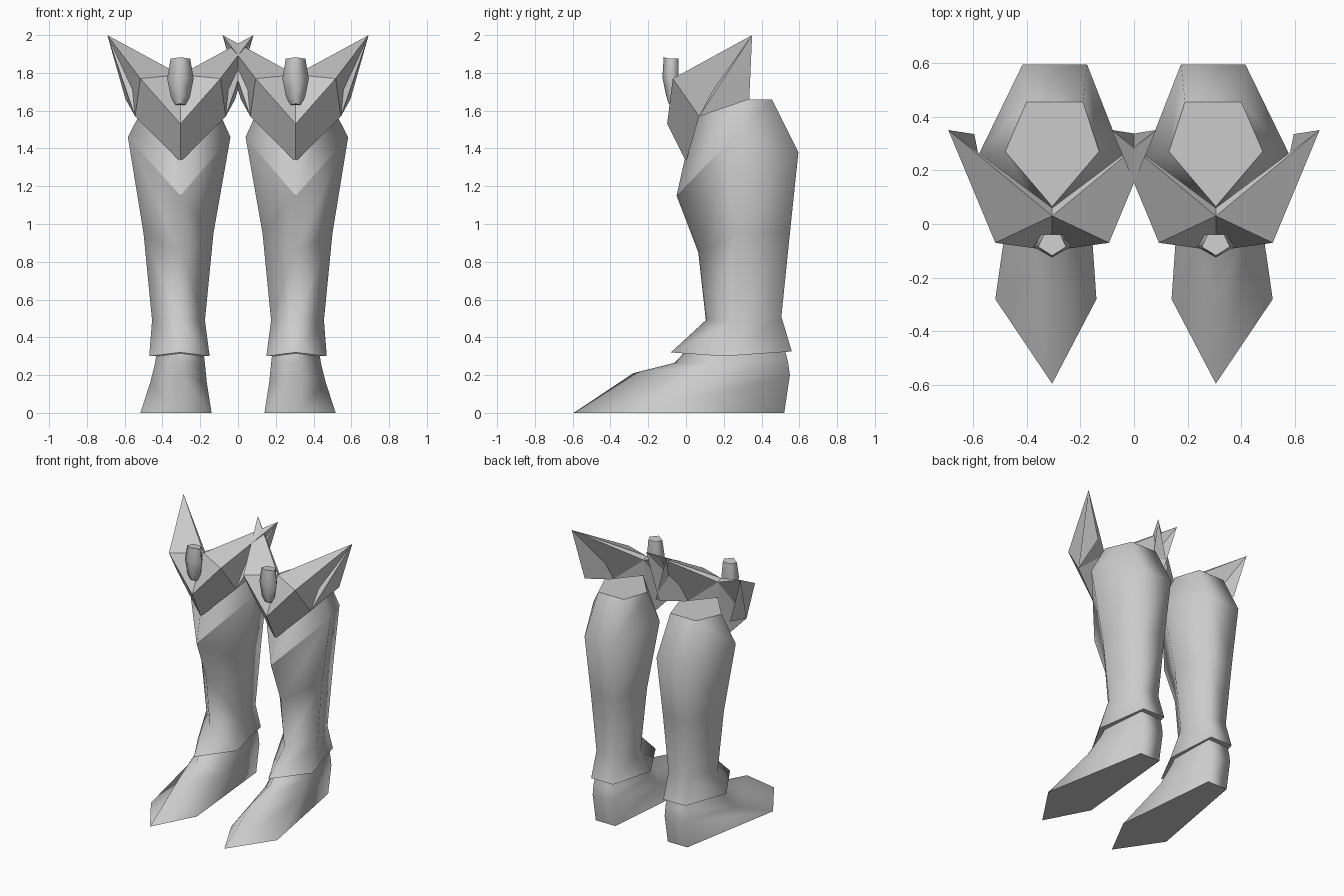
import bpy, bmesh
from mathutils import Vector

if "Cube" in bpy.data.objects:
    bpy.data.objects.remove(bpy.data.objects["Cube"])

CX = 0.305  # centre line of one leg

steel = bpy.data.materials.new("grey steel")
steel.diffuse_color = (0.6, 0.6, 0.6, 1)
steel.use_nodes = True
steel.node_tree.nodes["Principled BSDF"].inputs["Base Color"].default_value = steel.diffuse_color


def finish(bm, name, smooth=True):
    """Turn a bmesh into an object mirrored across x = 0."""
    bmesh.ops.recalc_face_normals(bm, faces=bm.faces)
    for f in bm.faces:
        f.smooth = smooth
    me = bpy.data.meshes.new(name)
    bm.to_mesh(me)
    bm.free()
    me.materials.append(steel)
    ob = bpy.data.objects.new(name, me)
    bpy.context.collection.objects.link(ob)
    mod = ob.modifiers.new("other_leg", 'MIRROR')
    mod.use_mirror_merge = False
    return ob


def five(front, side, xs, back, half):
    """Five-sided ring: front point, outer side, two back corners, inner side.
    front, side and back are (y, z); xs is (outer x, inner x)."""
    return [(CX, *front), (xs[0], *side), (CX - 0.01 + half, *back),
            (CX - 0.01 - half, *back), (xs[1], *side)]


def loft(name, rings, crease=None):
    """Skin rings bottom to top; end rings are sharp, crease = ring sharp in front."""
    bm = bmesh.new()
    rows = [[bm.verts.new(p) for p in r] for r in rings]
    n = len(rows[0])
    for a, b in zip(rows, rows[1:]):
        for i in range(n):
            j = (i + 1) % n
            bm.faces.new((a[i], a[j], b[j], b[i]))
    for row in (rows[0], rows[-1]):
        for e in bm.faces.new(row).edges:
            e.smooth = False
    if crease is not None:
        row = rows[crease]
        for k in (1, n - 1):
            bm.edges.get((row[0], row[k])).smooth = False
    return finish(bm, name)


# shin armour with flared cuff, calf and pointed knee band
loft("greave", [
    five((-0.08, 0.32), (0.20, 0.30), (0.47, 0.15), (0.56, 0.325), 0.09),
    five((0.105, 0.49), (0.28, 0.49), (0.455, 0.175), (0.505, 0.51), 0.085),
    five((0.065, 0.85), (0.27, 0.95), (0.50, 0.13), (0.55, 0.95), 0.10),
    five((-0.05, 1.15), (0.25, 1.46), (0.583, 0.04), (0.595, 1.38), 0.12),
    five((0.065, 1.66), (0.27, 1.66), (0.48, 0.13), (0.455, 1.66), 0.105),
], crease=3)

# pointed boot
loft("boot", [
    five((-0.595, 0.0), (-0.28, 0.0), (0.517, 0.14), (0.52, 0.0), 0.08),
    five((-0.28, 0.21), (0.08, 0.16), (0.465, 0.165), (0.55, 0.20), 0.085),
    five((-0.06, 0.265), (0.18, 0.26), (0.44, 0.175), (0.54, 0.27), 0.085),
    five((0.01, 0.34), (0.24, 0.35), (0.425, 0.185), (0.52, 0.35), 0.08),
])

# winged knee guard, one half reflected about the leg's centre line
bm = bmesh.new()
top, ridge, low, rear = [bm.verts.new((CX, y, z)) for y, z in
                         ((0.03, 1.79), (-0.10, 1.53), (0.0, 1.33), (0.06, 1.77))]
for s in (1, -1):
    tip, bend, corner, hem = [bm.verts.new((CX + s * x, y, z)) for x, y, z in (
        (0.387, 0.35, 2.0), (0.212, -0.07, 1.77),
        (0.29, 0.335, 1.66), (0.24, 0.07, 1.57))]
    for f in ((tip, bend, top), (bend, ridge, top),          # upper plate
              (bend, tip, corner, hem), (ridge, bend, hem, low),  # lower plate
              (tip, top, rear), (tip, rear, hem),            # rim and back
              (tip, hem, corner), (rear, low, hem)):
        bm.faces.new(f)
finish(bm, "knee_guard", smooth=False)


# oval stud on the knee guard
def stud_ring(z, half, front, mid, back):
    return [(CX, front, z + 0.008), (CX + half, mid, z),
            (CX + half * 0.6, back, z), (CX - half * 0.6, back, z),
            (CX - half, mid, z)]


loft("knee_stud", [
    stud_ring(1.63, 0.025, -0.092, -0.085, -0.05),
    stud_ring(1.67, 0.05, -0.105, -0.085, -0.04),
    stud_ring(1.77, 0.07, -0.125, -0.085, -0.04),
    stud_ring(1.875, 0.052, -0.118, -0.085, -0.04),
])
